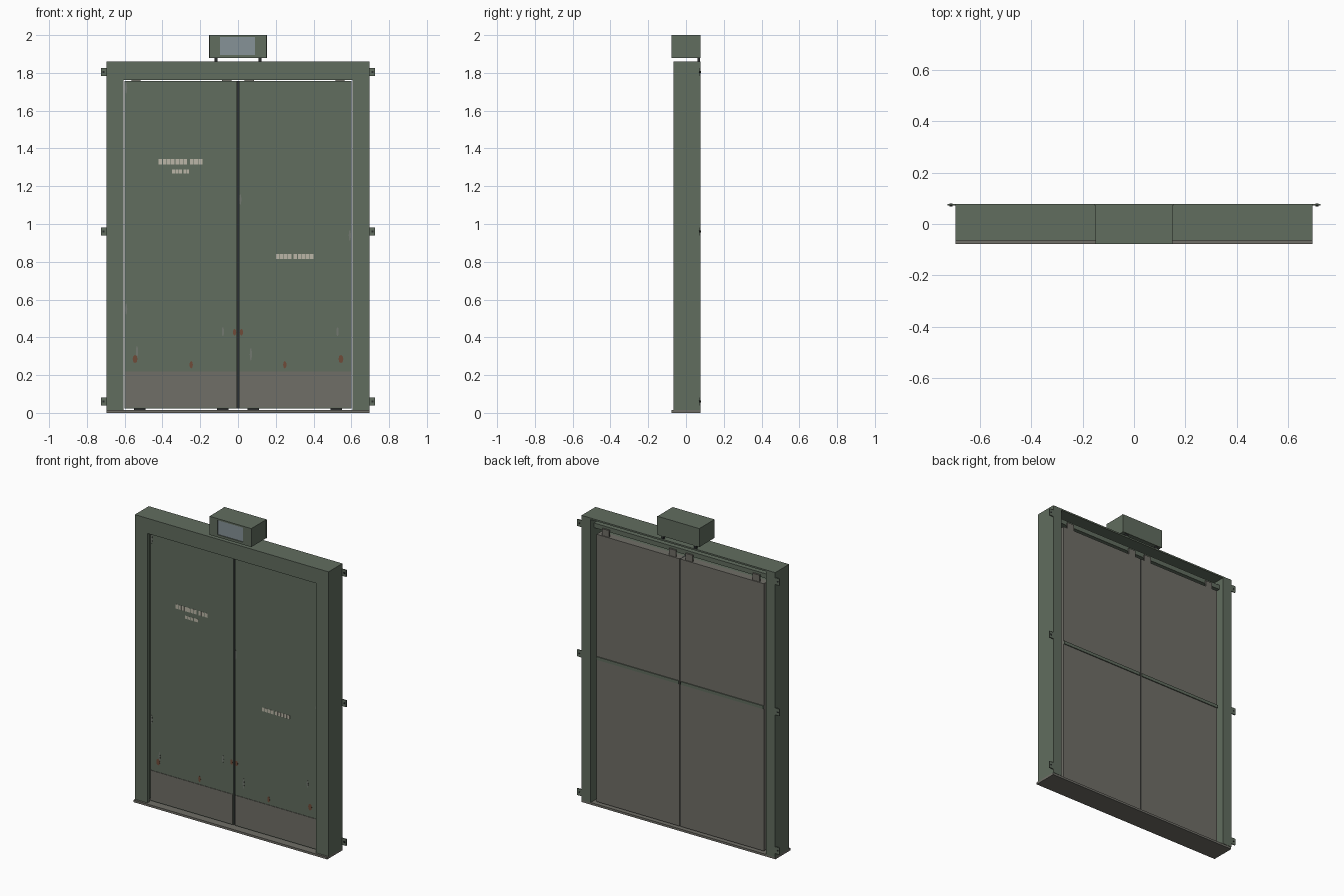
import bpy, bmesh, math

if "Cube" in bpy.data.objects:
    bpy.data.objects.remove(bpy.data.objects["Cube"])

def material(name, rgb):
    m = bpy.data.materials.new(name)
    m.diffuse_color = (*rgb, 1)
    m.use_nodes = True
    m.node_tree.nodes["Principled BSDF"].inputs["Base Color"].default_value = m.diffuse_color
    return m

GREEN = material("painted_green", (0.12, 0.153, 0.114))
STEEL = material("dull_steel", (0.16, 0.157, 0.135))
DARK = material("dark_rubber", (0.025, 0.028, 0.028))
PALE = material("faded_marking", (0.50, 0.47, 0.39))
RUST = material("rust", (0.16, 0.07, 0.04))
WORN = material("worn_paint", (0.17, 0.19, 0.16))
GLASS = material("display_glass", (0.24, 0.29, 0.31))

def finish(name, bm, mat):
    bmesh.ops.recalc_face_normals(bm, faces=bm.faces)
    me = bpy.data.meshes.new(name)
    bm.to_mesh(me)
    bm.free()
    me.materials.append(mat)
    ob = bpy.data.objects.new(name, me)
    bpy.context.collection.objects.link(ob)
    return ob

def boxes(name, spans, mat):
    """One object made of boxes given as (x0, x1, y0, y1, z0, z1)."""
    bm = bmesh.new()
    for x0, x1, y0, y1, z0, z1 in spans:
        vs = bmesh.ops.create_cube(bm, size=1)["verts"]
        for v in vs:
            v.co.x = x1 if v.co.x > 0 else x0
            v.co.y = y1 if v.co.y > 0 else y0
            v.co.z = z1 if v.co.z > 0 else z0
    return finish(name, bm, mat)

def prism(name, outline, axis, a, b, mat):
    """Extrude a 2D outline along z (outline is x,y) or y (outline is x,z)."""
    bm = bmesh.new()
    put = (lambda p, t: (p[0], p[1], t)) if axis == "z" else (lambda p, t: (p[0], t, p[1]))
    lo = [bm.verts.new(put(p, a)) for p in outline]
    hi = [bm.verts.new(put(p, b)) for p in outline]
    n = len(lo)
    bm.faces.new(lo)
    bm.faces.new(hi)
    for i in range(n):
        j = (i + 1) % n
        bm.faces.new((lo[i], lo[j], hi[j], hi[i]))
    return finish(name, bm, mat)

FRONT = -0.04   # door face
BACK = 0.06     # door rear

# Sill with two raised guide ribs hidden below the doors
boxes("sill", [(-0.695, 0.695, -0.078, 0.076, 0, 0.014)], STEEL)

for s, side in ((-1, "left"), (1, "right")):
    def span(x0, x1, *rest):
        return (min(s * x0, s * x1), max(s * x0, s * x1), *rest)

    # Jamb: deep post with a front flange
    prof = [(0.605, -0.065), (0.695, -0.065), (0.695, 0.078),
            (0.63, 0.078), (0.63, -0.045), (0.605, -0.045)]
    prism(side + "_jamb", [(s * x, y) for x, y in prof], "z", 0.014, 1.852, GREEN)

    # Wall brackets with a bolt each
    zs = (0.06, 0.96, 1.805)
    boxes(side + "_brackets", [span(0.69, 0.726, 0.072, 0.078, z - 0.022, z + 0.022) for z in zs], GREEN)
    for z in zs:
        ring = [(s * 0.712 + 0.006 * math.cos(k * math.pi / 4), z + 0.006 * math.sin(k * math.pi / 4)) for k in range(8)]
        prism(side + "_bracket_bolt", ring, "y", 0.069, 0.0795, DARK)

    # Door leaf: green front skin, steel rear pan
    boxes(side + "_door_front", [span(0.006, 0.60, FRONT, FRONT + 0.05, 0.022, 1.756)], GREEN)
    boxes(side + "_door_back", [span(0.004, 0.60, FRONT + 0.05, BACK, 0.022, 1.756)], STEEL)
    boxes(side + "_kick_plate", [span(0.009, 0.597, FRONT - 0.003, FRONT, 0.028, 0.22)], STEEL)
    # Rear stiffener, hangers and guide shoes
    boxes(side + "_door_stiffener", [span(0.008, 0.60, BACK, BACK + 0.006, 0.945, 0.965)], GREEN)
    boxes(side + "_door_hangers", [span(x - 0.025, x + 0.025, 0.045, 0.055, 1.74, 1.80) for x in (0.06, 0.54)], STEEL)
    boxes(side + "_guide_shoes", [span(x - 0.03, x + 0.03, 0.0, 0.015, 0.012, 0.024) for x in (0.08, 0.52)], DARK)

# Centre seal between the leaves
boxes("centre_seal", [(-0.006, 0.006, FRONT + 0.008, BACK - 0.004, 0.022, 1.756)], DARK)

# Header: front plate, top plate and hanger track, open at the rear
boxes("header", [(-0.695, 0.695, -0.065, -0.045, 1.762, 1.86),
                 (-0.695, 0.695, -0.065, 0.078, 1.85, 1.86)], GREEN)
boxes("hanger_track", [(-0.63, 0.63, 0.0, 0.044, 1.785, 1.815)], GREEN)

# Indicator box with framed, recessed display
boxes("indicator_housing", [(-0.15, 0.15, -0.068, 0.072, 1.88, 2.0),
                            (-0.15, -0.094, -0.078, -0.068, 1.88, 2.0),
                            (0.09, 0.15, -0.078, -0.068, 1.88, 2.0),
                            (-0.094, 0.09, -0.078, -0.068, 1.99, 2.0),
                            (-0.094, 0.09, -0.078, -0.068, 1.88, 1.896)], GREEN)
boxes("indicator_display", [(-0.094, 0.09, -0.073, -0.067, 1.896, 1.99)], GLASS)
boxes("indicator_back_plate", [(-0.153, 0.153, 0.072, 0.078, 1.88, 2.0)], GREEN)
boxes("indicator_feet", [(x - 0.008, x + 0.008, 0.062, 0.074, 1.858, 1.882) for x in (-0.117, 0.117)], DARK)

# Faded stencil bars: start x, count, pitch, z, height
bars = []
for x, n, pitch, z, h in ((-0.42, 7, 0.022, 1.33, 0.028), (-0.255, 3, 0.023, 1.33, 0.028),
                          (-0.35, 3, 0.019, 1.278, 0.02), (-0.288, 2, 0.016, 1.278, 0.02),
                          (0.20, 4, 0.0215, 0.828, 0.024), (0.295, 5, 0.0215, 0.828, 0.024)):
    bars += [(x + i * pitch, x + (i + 0.86) * pitch, FRONT - 0.001, FRONT + 0.001, z - h / 2, z + h / 2)
             for i in range(n)]
boxes("stencil_bars", bars, PALE)

# Rust spots and worn paint chips on the door faces
def patch(name, x, z, rx, rz, mat):
    pts = [(x + rx * math.cos(k * math.pi / 4), z + rz * math.sin(k * math.pi / 4)) for k in range(8)]
    prism(name, pts, "y", FRONT - 0.001, FRONT + 0.001, mat)

for s in (-1, 1):
    for x, z, rx, rz in ((0.545, 0.285, 0.013, 0.022), (0.248, 0.255, 0.009, 0.02), (0.018, 0.427, 0.009, 0.018)):
        patch("rust_spot", s * x, z, rx, rz, RUST)
for x, z, rz in ((-0.535, 0.325, 0.03), (-0.08, 0.43, 0.025), (0.068, 0.31, 0.035), (0.527, 0.43, 0.025),
                 (-0.592, 0.55, 0.03), (-0.592, 1.72, 0.03), (0.592, 0.94, 0.03), (0.012, 1.13, 0.03)):
    patch("paint_chip", x, z, 0.006, rz, WORN)
